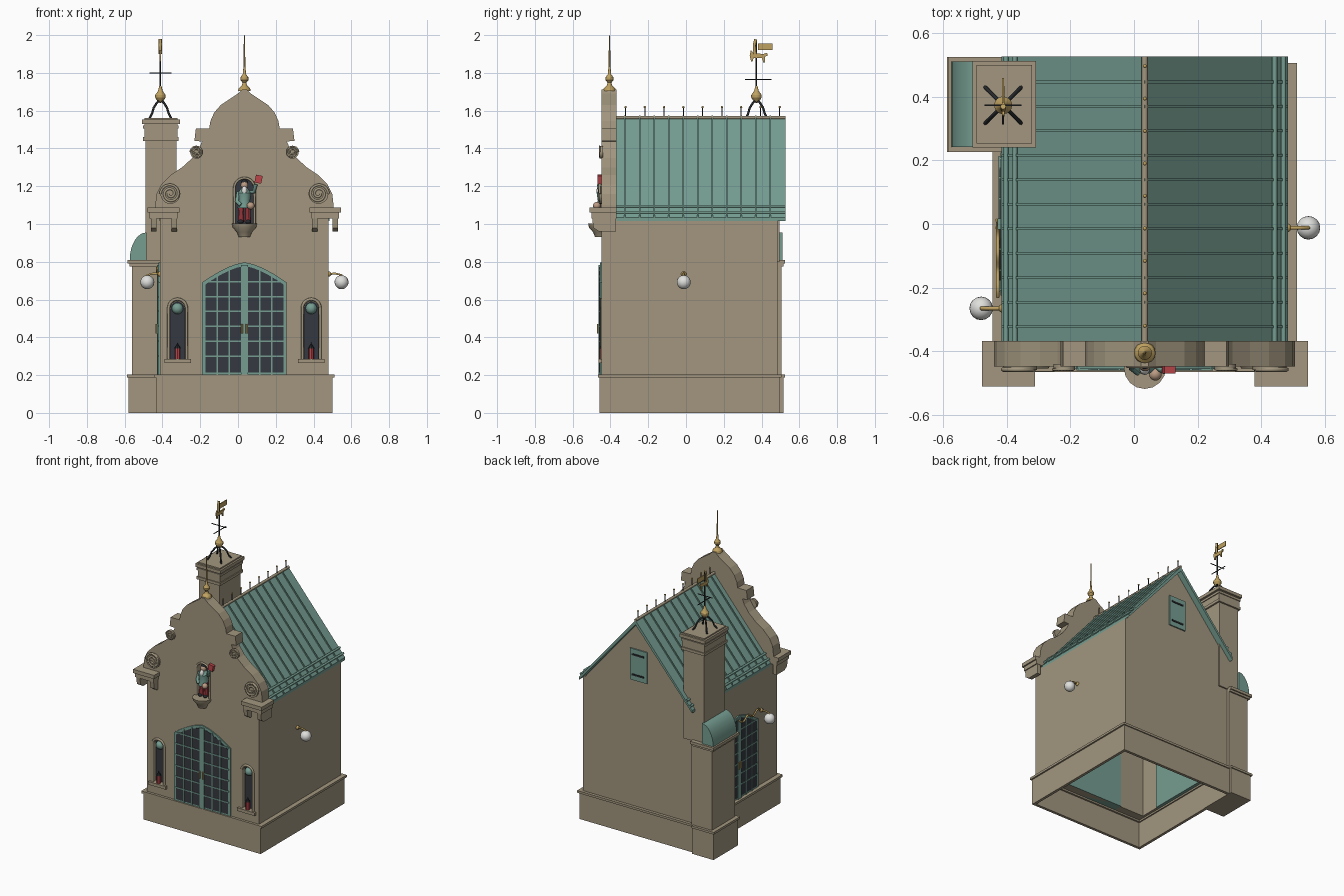
import bpy, bmesh, math
from mathutils import Matrix, Vector

if "Cube" in bpy.data.objects:
    bpy.data.objects.remove(bpy.data.objects["Cube"])

C = 0.034            # centre line of the house
FRONT = -0.447       # front wall plane


def material(name, r, g, b):
    m = bpy.data.materials.new(name)
    m.diffuse_color = (r, g, b, 1)
    m.use_nodes = True
    m.node_tree.nodes["Principled BSDF"].inputs["Base Color"].default_value = (r, g, b, 1)
    return m


STONE = material("tan stone", .36, .305, .21)
COPPER = material("green copper", .18, .34, .285)
GLASS = material("dark glass", .035, .04, .05)
GOLD = material("gold", .52, .36, .12)
RED = material("red", .5, .06, .07)
WHITE = material("lamp white", .74, .74, .72)
IRON = material("black iron", .02, .022, .025)
SKIN = material("skin", .5, .33, .23)


def finish(name, mat, bm, smooth=False):
    bmesh.ops.recalc_face_normals(bm, faces=bm.faces[:])
    me = bpy.data.meshes.new(name)
    bm.to_mesh(me)
    bm.free()
    ob = bpy.data.objects.new(name, me)
    bpy.context.collection.objects.link(ob)
    me.materials.append(mat)
    if smooth:
        activate(ob)
        bpy.ops.object.shade_smooth_by_angle()
    return ob


def activate(ob):
    bpy.ops.object.select_all(action='DESELECT')
    ob.select_set(True)
    bpy.context.view_layer.objects.active = ob


def boxes(name, mat, *dims):
    """Each box is x0, x1, y0, y1, z0, z1."""
    bm = bmesh.new()
    for d in dims:
        lo, hi = Vector(d[0::2]), Vector(d[1::2])
        bmesh.ops.create_cube(bm, size=1, matrix=Matrix.Translation((lo + hi) / 2)
                              @ Matrix.Diagonal((*(hi - lo), 1)))
    return finish(name, mat, bm)


def ring(name, mat, x0, x1, y0, y1, z0, z1, t):
    return boxes(name, mat, (x0, x1, y0, y0 + t, z0, z1), (x0, x1, y1 - t, y1, z0, z1),
                 (x0, x0 + t, y0 + t, y1 - t, z0, z1), (x1 - t, x1, y0 + t, y1 - t, z0, z1))


def prism(name, mat, pts, a, b, axis='Y', smooth=False):
    """Extrude a (side, height) outline from a to b along the axis."""
    place = (lambda u, v: (u, a, v)) if axis == 'Y' else (lambda u, v: (a, u, v))
    bm = bmesh.new()
    face = bm.faces.new([bm.verts.new(place(u, v)) for u, v in pts])
    geo = bmesh.ops.extrude_face_region(bm, geom=[face])["geom"]
    move = (0, b - a, 0) if axis == 'Y' else (b - a, 0, 0)
    bmesh.ops.translate(bm, vec=move, verts=[g for g in geo if isinstance(g, bmesh.types.BMVert)])
    return finish(name, mat, bm, smooth)


def lathe(name, mat, profile, loc, n=16):
    bm = bmesh.new()
    vs = [bm.verts.new((r, 0, z)) for r, z in profile]
    es = [bm.edges.new(p) for p in zip(vs, vs[1:])]
    bmesh.ops.spin(bm, geom=vs + es, axis=(0, 0, 1), cent=(0, 0, 0), angle=2 * math.pi, steps=n)
    bmesh.ops.remove_doubles(bm, verts=bm.verts[:], dist=1e-5)
    ob = finish(name, mat, bm, True)
    ob.location = loc
    return ob


def ball(name, mat, r, loc, stretch=1):
    arc = [math.pi * i / 10 for i in range(11)]
    return lathe(name, mat, [(r * math.sin(t), -r * stretch * math.cos(t)) for t in arc], loc)


def tube(name, mat, pts, r, closed=False):
    cu = bpy.data.curves.new(name, 'CURVE')
    cu.dimensions, cu.bevel_depth, cu.bevel_resolution, cu.use_fill_caps = '3D', r, 1, True
    sp = cu.splines.new('POLY')
    sp.points.add(len(pts) - 1)
    for p, co in zip(sp.points, pts):
        p.co = (*co, 1)
    sp.use_cyclic_u = closed
    ob = bpy.data.objects.new(name, cu)
    bpy.context.collection.objects.link(ob)
    cu.materials.append(mat)
    activate(ob)
    bpy.ops.object.convert(target='MESH')
    return bpy.context.object


def arch_z(x, w, spring, top, p=2, q=.5):
    return spring + (top - spring) * max(0, 1 - abs(x / w) ** p) ** q


def arch(x, w, bottom, spring, top, p=2, q=.5, n=16):
    xs = [w * math.cos(math.pi * i / n) for i in range(n + 1)]
    return [(x - w, bottom), (x + w, bottom)] + [(x + u, arch_z(u, w, spring, top, p, q)) for u in xs]


def cut(target, pts, depth):
    cutter = prism("cutter", STONE, pts, FRONT - .05, FRONT + depth)
    cutter.hide_render = True
    mod = target.modifiers.new("opening", 'BOOLEAN')
    mod.operation, mod.object = 'DIFFERENCE', cutter
    activate(target)
    bpy.ops.object.modifier_apply(modifier=mod.name)
    bpy.data.objects.remove(cutter)


# Front wall with its curved gable
half = [(.446, .2), (.446, 1.03), (.472, 1.03), (.472, 1.1), (.465, 1.16), (.44, 1.21), (.39, 1.26),
        (.33, 1.3), (.275, 1.35), (.24, 1.4), (.225, 1.437), (.265, 1.44), (.257, 1.505), (.187, 1.505),
        (.18, 1.545), (.16, 1.59), (.125, 1.63), (.08, 1.66), (.035, 1.69), (.012, 1.712)]
outline = [(C + x, z) for x, z in half] + [(C - x, z) for x, z in reversed(half)]
front_wall = prism("front_gable_wall", STONE, outline, FRONT, -.368)
cut(front_wall, arch(C, .048, 1.0, 1.19, 1.238), .055)
prism("niche_back", GLASS, arch(C, .047, 1.0, 1.19, 1.237), FRONT + .05, FRONT + .056)

# Other walls, plinth and its ledge
for s, side in ((-1, "right"), (1, "left")):
    a, b = sorted((C + s * .446, C + s * .42))
    boxes(side + "_wall", STONE, (a, b, -.4, .484, .2, 1.03))
prism("back_wall", STONE, [(C - .446, .2), (C + .446, .2), (C + .446, 1.01), (C, 1.535), (C - .446, 1.01)],
      .458, .484)
ring("plinth", STONE, C - .467, C + .467, -.458, .497, 0, .2, .02)
ring("plinth_ledge", STONE, C - .478, C + .478, -.465, .505, .188, .204, .04)

# Roof with standing seams, eave rails and ridge finials
EAVE, RIDGE = 1.035, 1.562
prism("roof", COPPER, [(C - .45, EAVE), (C, RIDGE), (C + .45, EAVE), (C + .45, EAVE - .02),
                       (C, RIDGE - .03), (C - .45, EAVE - .02)], -.368, .526)
for s in (-1, 1):
    line = lambda x: RIDGE - x * (RIDGE - EAVE) / .45
    slope = [(C, RIDGE - .005), (C, RIDGE + .012), (C + s * .45, EAVE + .012), (C + s * .45, EAVE - .005)]
    for i in range(11):
        y = .446 - .0769 * i
        prism("roof_seam", COPPER, slope, y - .004, y + .004)
    for x in (.408, .436):
        tube("eave_rail", COPPER, [(C + s * x, -.368, line(x) + .01), (C + s * x, .526, line(x) + .01)], .008)
tube("ridge_roll", STONE, [(C, -.368, RIDGE + .002), (C, .526, RIDGE + .002)], .01)
for i in range(9):
    y = -.32 + .102 * i
    tube("ridge_pin", IRON, [(C, y, RIDGE), (C, y, 1.62)], .003)
    ball("ridge_knob", GOLD, .006, (C, y, 1.619))

# Gable scrolls and shoulder brackets
for s in (-1, 1):
    for off, z, r in ((.392, 1.16, .053), (.253, 1.38, .034)):
        x = C + s * off
        disc = lathe("scroll_disc", STONE, [(0, 0), (r, 0), (r, .02), (0, .02)], (x, FRONT + .008, z), 20)
        disc.rotation_euler.x = math.pi / 2
        path = []
        for i in range(41):
            t, k = i / 40 * 4 * math.pi, r * (1 - .02 * i)
            path.append((x + s * k * math.cos(t), FRONT - .01, z + k * math.sin(t)))
        tube("scroll", STONE, path, r * .14)
    span = lambda a, b: sorted((C + s * a, C + s * b))
    boxes("shoulder_bracket", STONE, (*span(.345, .512), -.51, -.368, 1.06, 1.087),
          (*span(.355, .502), -.5, -.368, 1.03, 1.06))
    for a, b in ((.357, .386), (.466, .495)):
        prism("bracket_foot", STONE, [(-.37, 1.03), (-.497, 1.03), (-.49, .98), (-.46, .96), (-.37, .96)],
              *span(a, b), 'X')

# Gable finial
lathe("gable_finial", GOLD, [(0, 0), (.034, 0), (.03, .015), (.014, .03), (.01, .045), (.022, .06), (.022, .072),
                             (.009, .09), (.005, .13), (.003, .295), (0, .297)], (C, -.405, 1.703))


# Glazed double door, built facing the front and then placed
def door(name, matrix, depth):
    w, low, spring, top = .224, .2, .69, .797
    parts = [prism(name + "_frame", COPPER, arch(0, w, low, spring, top, 1.5, 1), -.008, depth),
             prism(name + "_glass", GLASS, arch(0, w - .018, low + .015, spring - .01, top - .02, 1.5, 1),
                   -.01, 0)]
    bars = [(-.018, .018, -.016, 0, low, top - .015)]
    for x in (-.145, -.08, .08, .145):
        bars.append((x - .004, x + .004, -.013, 0, low, arch_z(x, w, spring, top, 1.5, 1) - .01))
    for i in range(6):
        z = .3 + .079 * i
        bars.append((-w + .01, w - .01, -.013, 0, z - .004, z + .004))
    parts.append(boxes(name + "_bars", COPPER, *bars))
    for s in (-1, 1):
        parts.append(tube(name + "_handle", GOLD, [(s * .012, -.02, .42), (s * .012, -.02, .47)], .005))
    for ob in parts:
        ob.matrix_world = matrix


door("front_door", Matrix.Translation((C, FRONT, 0)), .085)
door("side_door", Matrix.Translation((C - .446, 0, 0)) @ Matrix.Rotation(-math.pi / 2, 4, 'Z'), .032)

# Narrow arched windows with lanterns
for s in (-1, 1):
    x = C + s * .354
    cut(front_wall, arch(x, .04, .285, .55, .59), .03)
    prism("window_glass", GLASS, arch(x, .039, .286, .55, .589), FRONT + .026, FRONT + .031)
    rim = arch(x, .047, .285, .555, .602)[1:]
    tube("window_moulding", STONE, [(u, FRONT, v) for u, v in rim] + [(x - .047, FRONT, .285)], .008)
    ball("window_shade", COPPER, .03, (x, FRONT + .022, .553))
    boxes("window_sill", STONE, (x - .07, x + .07, -.464, FRONT + .03, .264, .286))
    lathe("lantern", RED, [(0, 0), (.014, 0), (.014, .058), (0, .058)], (x, FRONT + .003, .286), 8)
    lathe("lantern_cap", IRON, [(.017, 0), (.004, .02), (0, .03)], (x, FRONT + .003, .342), 8)

# Niche moulding, pedestal and figure
rim = arch(C, .053, 1.0, 1.19, 1.243)[1:]
tube("niche_moulding", STONE, [(u, FRONT, v) for u, v in rim] + [(C - .053, FRONT, 1.0)], .007)
lathe("niche_pedestal", STONE, [(0, 0), (.03, 0), (.04, .025), (.062, .05), (.066, .07), (0, .07)],
      (C, FRONT - .005, .932))
Y = FRONT + .01
for s in (-1, 1):
    lathe("figure_leg", RED, [(.0, 0), (.017, 0), (.014, .05), (.017, .1), (0, .1)], (C + s * .018, Y, 1.01), 10)
    ball("figure_shoe", IRON, .016, (C + s * .02, Y - .012, 1.012), .7)
lathe("figure_coat", COPPER, [(0, 0), (.036, 0), (.03, .04), (.036, .08), (.016, .105), (0, .108)],
      (C, Y, 1.085), 12)
ball("figure_head", SKIN, .02, (C, Y - .005, 1.205), 1.15)
ball("figure_beard", WHITE, .015, (C, Y - .022, 1.175), 1.7)
ball("figure_cap", IRON, .019, (C, Y, 1.22), .8)
ball("figure_bundle", SKIN, .02, (C + .033, Y - .035, 1.097))
tube("right_arm", COPPER, [(C - .032, Y, 1.17), (C - .04, Y - .015, 1.12), (C - .02, Y - .03, 1.1)], .011)
tube("left_arm", COPPER, [(C + .03, Y, 1.17), (C + .05, Y - .02, 1.17), (C + .06, Y - .025, 1.21)], .01)
flag = boxes("figure_flag", RED, (-.018, .018, -.012, .012, -.021, .021))
flag.location, flag.rotation_euler.y = (C + .075, Y - .02, 1.237), .2

# Globe lamps on wall arms
for s, y in ((1, -.012), (-1, -.265)):
    wall, gx = C + s * .446, C + s * .514
    ball("lamp_globe", WHITE, .037, (gx, y, .692))
    tube("lamp_arm", GOLD, [(wall, y, .735), (wall + s * .035, y, .738), (gx, y, .73), (gx, y, .72)], .006)
    ball("lamp_rose", GOLD, .014, (wall, y, .735))
tube("side_scrollwork", GOLD, [(C - .462, -.23 + .014 * i, .755 + .015 * math.sin(i * .8)) for i in range(18)], .006)

# Chimney with plinth, ledges, rounded copper cover and cap
boxes("chimney_base", STONE, (-.58, -.41, .235, .516, 0, .19), (-.588, -.41, .226, .524, .188, .204),
      (-.56, -.4, .245, .506, .19, .79), (-.575, -.4, .235, .516, .775, .79), (-.585, -.4, .226, .525, .79, .81))
cover = [(-.485 - .088 * math.cos(i * math.pi / 16), .81 + .145 * math.sin(i * math.pi / 16)) for i in range(9)]
prism("chimney_cover", COPPER, cover + [(-.485, .81)], .242, .51, smooth=True)
boxes("chimney_shaft", STONE, (-.49, -.326, .258, .494, .8, 1.53))
boxes("chimney_cap", STONE, (-.502, -.314, .246, .506, 1.44, 1.46), (-.496, -.32, .252, .5, 1.46, 1.51),
      (-.502, -.314, .246, .506, 1.505, 1.522), (-.508, -.308, .24, .512, 1.53, 1.553),
      (-.495, -.321, .253, .499, 1.52, 1.562))

# Weather vane
VX, VY = -.411, .373
for k in range(4):
    a = math.pi / 4 + k * math.pi / 2
    tube("vane_leg", IRON, [(VX + r * math.cos(a), VY + r * math.sin(a), z) for r, z in
                            ((.08, 1.56), (.062, 1.585), (.05, 1.615), (.028, 1.64), (.008, 1.655))], .006)
lathe("vane_ball", GOLD, [(0, 0), (.012, .005), (.028, .03), (.028, .042), (.012, .065), (.006, .09), (0, .092)],
      (VX, VY, 1.64))
tube("vane_rod", IRON, [(VX, VY, 1.65), (VX, VY, 1.975)], .0045)
tube("vane_arm_x", IRON, [(VX - .058, VY, 1.8), (VX + .058, VY, 1.8)], .003)
tube("vane_arm_y", IRON, [(VX, VY - .06, 1.765), (VX, VY + .08, 1.765)], .003)
beast = [(-.028, 1.86), (-.02, 1.86), (-.016, 1.878), (.03, 1.878), (.036, 1.855), (.044, 1.856), (.044, 1.885),
         (.06, 1.893), (.056, 1.907), (.035, 1.9), (-.015, 1.905), (-.03, 1.92), (-.036, 1.89)]
prism("vane_animal", GOLD, [(VY + y, z) for y, z in beast], VX - .004, VX + .004, 'X')
boxes("vane_flag", GOLD, (VX - .003, VX + .003, VY + .008, VY + .085, 1.92, 1.955))
tube("vane_rider", GOLD, [(VX, VY - .008, 1.9), (VX, VY - .012, 1.945), (VX, VY - .004, 1.978)], .009)

# Shutter high on the back wall
boxes("back_hatch", COPPER, (C - .068, C + .068, .48, .493, 1.11, 1.335))
for z in (1.15, 1.295):
    boxes("hatch_hinge", IRON, (C - .045, C + .05, .49, .497, z - .006, z + .006))
